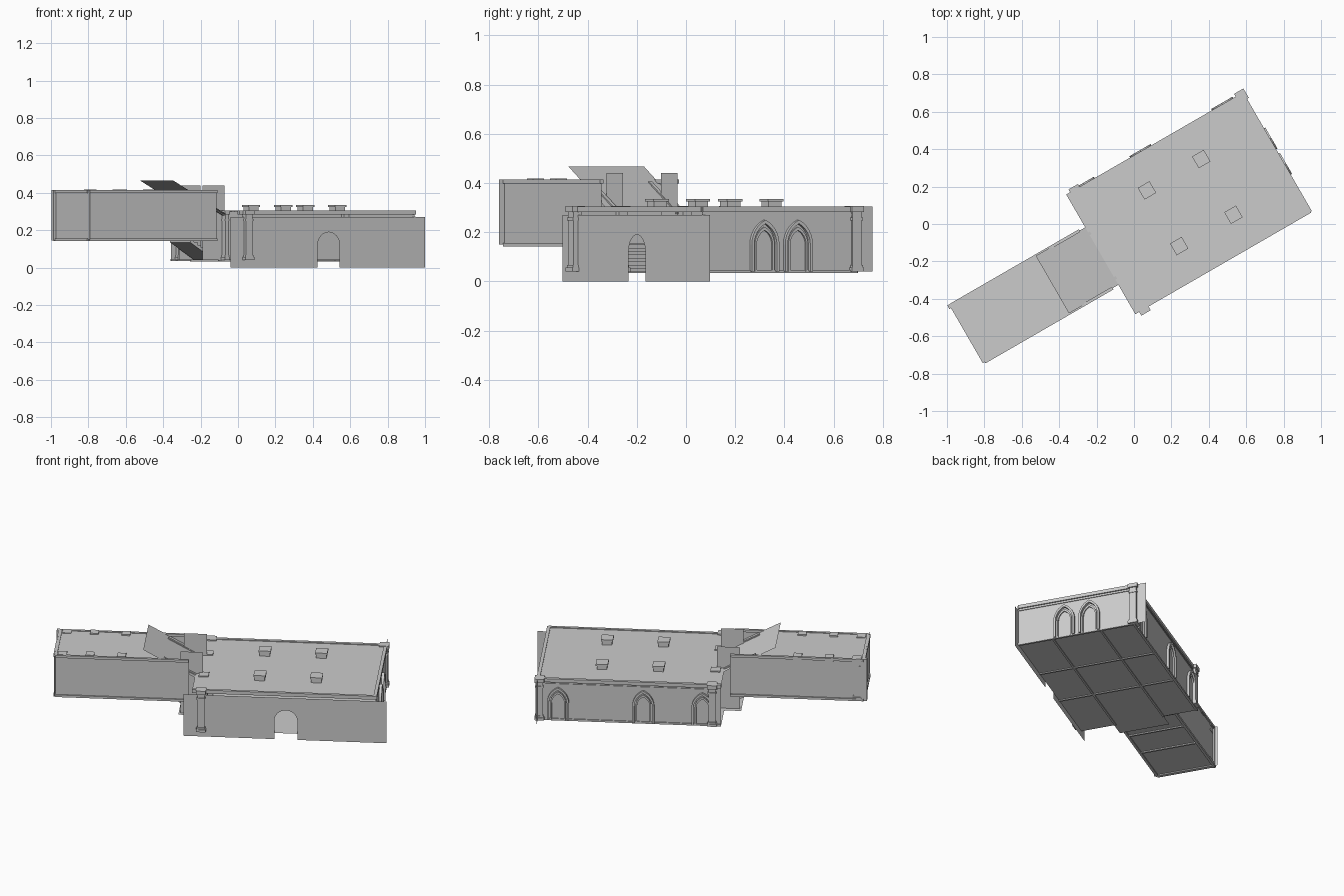
import bpy, bmesh
from math import radians, cos, sin, sqrt, atan2
from mathutils import Matrix, Vector

if "Cube" in bpy.data.objects:
    bpy.data.objects.remove(bpy.data.objects["Cube"])

# The whole building is laid out on (u, v, z) axes turned 30 degrees about z
TURN = Matrix.Rotation(radians(30), 4, 'Z')


def finish(bm, name):
    bmesh.ops.recalc_face_normals(bm, faces=bm.faces)
    bm.transform(TURN)
    me = bpy.data.meshes.new(name)
    bm.to_mesh(me)
    bm.free()
    ob = bpy.data.objects.new(name, me)
    bpy.context.collection.objects.link(ob)
    return ob


def boxes(name, items):
    """items: (u0, u1, v0, v1, z0, z1)"""
    bm = bmesh.new()
    for a, b, c, d, e, f in items:
        m = Matrix.Translation(((a + b) / 2, (c + d) / 2, (e + f) / 2)) @ \
            Matrix.Diagonal((b - a, d - c, f - e, 1))
        bmesh.ops.create_cube(bm, size=1, matrix=m)
    return finish(bm, name)


def sheet(name, pts):
    bm = bmesh.new()
    bm.faces.new([bm.verts.new(p) for p in pts])
    return finish(bm, name)


def wall_u(name, u0, u1, v, z0, z1):
    return sheet(name, [(u0, v, z0), (u1, v, z0), (u1, v, z1), (u0, v, z1)])


def wall_v(name, u, v0, v1, z0, z1):
    return sheet(name, [(u, v0, z0), (u, v1, z0), (u, v1, z1), (u, v0, z1)])


def flat(name, u0, u1, v0, v1, z):
    return sheet(name, [(u0, v0, z), (u1, v0, z), (u1, v1, z), (u0, v1, z)])


def prism(name, profile, v0, v1):
    """Profile of (u, z) points pushed from v0 to v1"""
    bm = bmesh.new()
    f = bm.faces.new([bm.verts.new((u, v0, z)) for u, z in profile])
    r = bmesh.ops.extrude_face_region(bm, geom=[f])
    bmesh.ops.translate(bm, vec=(0, v1 - v0, 0),
                        verts=[g for g in r['geom'] if isinstance(g, bmesh.types.BMVert)])
    return finish(bm, name)


def square(u, v, s, z0, z1):
    return (u - s / 2, u + s / 2, v - s / 2, v + s / 2, z0, z1)


def column(name, u, v, z0, z1, s):
    h = z1 - z0
    boxes(name, [square(u, v, s * .72, z0, z1),
                 square(u, v, s, z0, z0 + .06 * h),
                 square(u, v, s * .85, z0 + .06 * h, z0 + .1 * h),
                 square(u, v, s * .85, z1 - .22 * h, z1 - .18 * h),
                 square(u, v, s, z1 - .09 * h, z1)])


def arch_points(w, z0, zs, apex, n=6):
    """Pointed arch outline, left foot to right foot"""
    h = apex - zs
    r = (w * w + h * h) / (2 * w)
    end = atan2(h, r - w)
    right = [(w - r + r * cos(end * i / n), zs + r * sin(end * i / n)) for i in range(n + 1)]
    left = [(-x, z) for x, z in right]
    return [(-w, z0)] + left + right[-2::-1] + [(w, z0)]


def arch_frame(name, origin, along, out, outer, inner, depth):
    """Band between two arch outlines, raised from the wall"""
    bm = bmesh.new()
    o, a, d = Vector(origin), Vector(along), Vector(out)
    A = [bm.verts.new(o + a * x + Vector((0, 0, z))) for x, z in outer]
    B = [bm.verts.new(o + a * x + Vector((0, 0, z))) for x, z in inner]
    faces = [bm.faces.new((A[i], A[i + 1], B[i + 1], B[i])) for i in range(len(A) - 1)]
    r = bmesh.ops.extrude_face_region(bm, geom=faces)
    bmesh.ops.translate(bm, vec=d * depth,
                        verts=[g for g in r['geom'] if isinstance(g, bmesh.types.BMVert)])
    finish(bm, name)


# ---------------- main hall ----------------
U0, U1, V0, V1, ZF, ZR = -.235, .85, -.415, .31, .04, .30
flat("hall_floor", U0, U1, V0, V1, ZF)
flat("hall_roof", U0, U1, V0, V1, ZR)
wall_u("hall_back_wall", U0, U1, V1, ZF, .305)
wall_v("hall_end_wall", U1, V0, .385, ZF, .305)
for i, (a, b) in enumerate([(V0, -.2), (.1, V1)]):
    wall_v(f"hall_inner_wall_{i}", -.185, a, b, ZF, ZR)

# front wall with a round-headed doorway
dc, dw, spring = .32, .068, .122
door = [(dc - dw, V0, 0)] + \
       [(dc - dw * cos(radians(t)), V0, spring + dw * sin(radians(t))) for t in range(0, 181, 15)] + \
       [(dc + dw, V0, 0)]
sheet("front_wall", [(-.285, V0, 0)] + door + [(.915, V0, 0), (.915, V0, .27), (-.285, V0, .27)])

# cornices and skirting around the hall
boxes("hall_cornice", [(U0, U1, V0 - .006, V0 + .012, .283, .305),
                       (U0, U1, V1 - .012, V1 + .008, .283, .305),
                       (U1 - .012, U1 + .008, V0, V1, .283, .305)])
boxes("hall_upper_moulding", [(U0, U1, V1, V1 + .005, .268, .274),
                              (U1, U1 + .005, V0, V1, .268, .274)])
boxes("hall_skirting", [(U0, U1, V1 - .008, V1 + .006, .035, .047),
                        (U1 - .008, U1 + .006, V0, V1, .035, .047)])
# floor ribs seen from below
boxes("floor_ribs", [(u - .006, u + .006, V0, V1, .034, .04) for u in (.15, .485)] +
      [(U0, U1, v - .006, v + .006, .034, .04) for v in (-.2, .1)])

# corner and passage columns
for i, (u, v) in enumerate([(.84, .306), (-.182, .306), (-.182, -.415), (-.184, .10), (-.184, -.2)]):
    column(f"hall_column_{i}", u, v, ZF, .307, .058)

# roof skylights with a wider lip
for i, (u, v) in enumerate([(u, v) for u in (.15, .485) for v in (.121, -.223)]):
    boxes(f"skylight_{i}", [square(u, v, .06, .298, .325), square(u, v, .072, .325, .336)])

# pointed window frames: two nested bands each
spots = [((U1, v, 0), (0, 1, 0), (1, 0, 0)) for v in (.031, -.126)] + \
        [((u, V1, 0), (1, 0, 0), (0, 1, 0)) for u in (.73, .225, -.125)]
for i, (o, a, d) in enumerate(spots):
    arch_frame(f"window_outer_{i}", o, a, d, arch_points(.065, ZF, .15, .25),
               arch_points(.053, ZF, .15, .235), .016)
    arch_frame(f"window_inner_{i}", o, a, d, arch_points(.046, ZF, .15, .222),
               arch_points(.037, ZF, .15, .208), .009)

# ---------------- raised corridor ----------------
C0, C1, W0, W1, CF, CR = -1.06, -.27, -.24, .115, .15, .41
flat("corridor_floor", C0, -.38, W0, W1, CF)
flat("corridor_roof", C0, -.44, W0, W1, CR)
wall_u("corridor_front_wall", C0, C1, W0, CF, CR)
wall_u("corridor_back_wall", C0, C1, W1, CF, CR)
wall_v("corridor_end_wall", -1.065, -.262, .136, CF, .415)
ledges = []
for z0, z1 in ((.143, .157), (.398, .414)):
    ledges += [(C0, C1, W0 - .008, W0 + .008, z0, z1), (C0, C1, W1 - .008, W1 + .008, z0, z1),
               (-1.072, -1.05, W0, W1, z0, z1)]
boxes("corridor_ledges", ledges)
boxes("corridor_corner_pier", [(-1.082, -1.05, .1, .122, .146, .415)])
boxes("corridor_floor_ribs", [(u - .006, u + .006, W0, W1, .143, .15) for u in (-.77, -.56, -.40)])
for i, v in enumerate((.095, -.212)):
    column(f"corridor_column_{i}", -1.02, v, CF, .415, .052)
    boxes(f"corridor_roof_caps_{i}", [square(u, v, .05, .392, .418) for u in (-.857, -.67)])

# ---------------- stair passage ----------------
flat("landing_floor", -.335, -.185, -.21, .1, ZF)
for i, v in enumerate((-.185, .07)):
    wall_u(f"passage_side_{i}", -.325, -.19, v, ZF, .44)
steps, s0, s1 = 8, -.39, -.21
profile = [(s1, ZF)]
for k in range(steps):
    u, z = s1 + (s0 - s1) * k / steps, ZF + .11 * (k + 1) / steps
    profile += [(u, z), (s1 + (s0 - s1) * (k + 1) / steps, z)]
profile += [(s0, .135), (s1 - .03, ZF)]
prism("stairs", profile, -.165, .05)
for i, v in enumerate((-.185, .058)):
    prism(f"stair_rail_{i}", [(s1, .09), (s0, .20), (s0, .21), (s1, .10)], v, v + .01)

# sloping ceiling over the stairs, with edge beams
sheet("sloping_roof", [(-.54, W0, .467), (-.54, W1, .467), (-.215, W1, .288), (-.215, W0, .288)])
for i, v in enumerate((-.20, .075)):
    prism(f"slope_beam_{i}", [(-.42, .395), (-.20, .275), (-.20, .287), (-.42, .407)], v - .008, v + .008)
